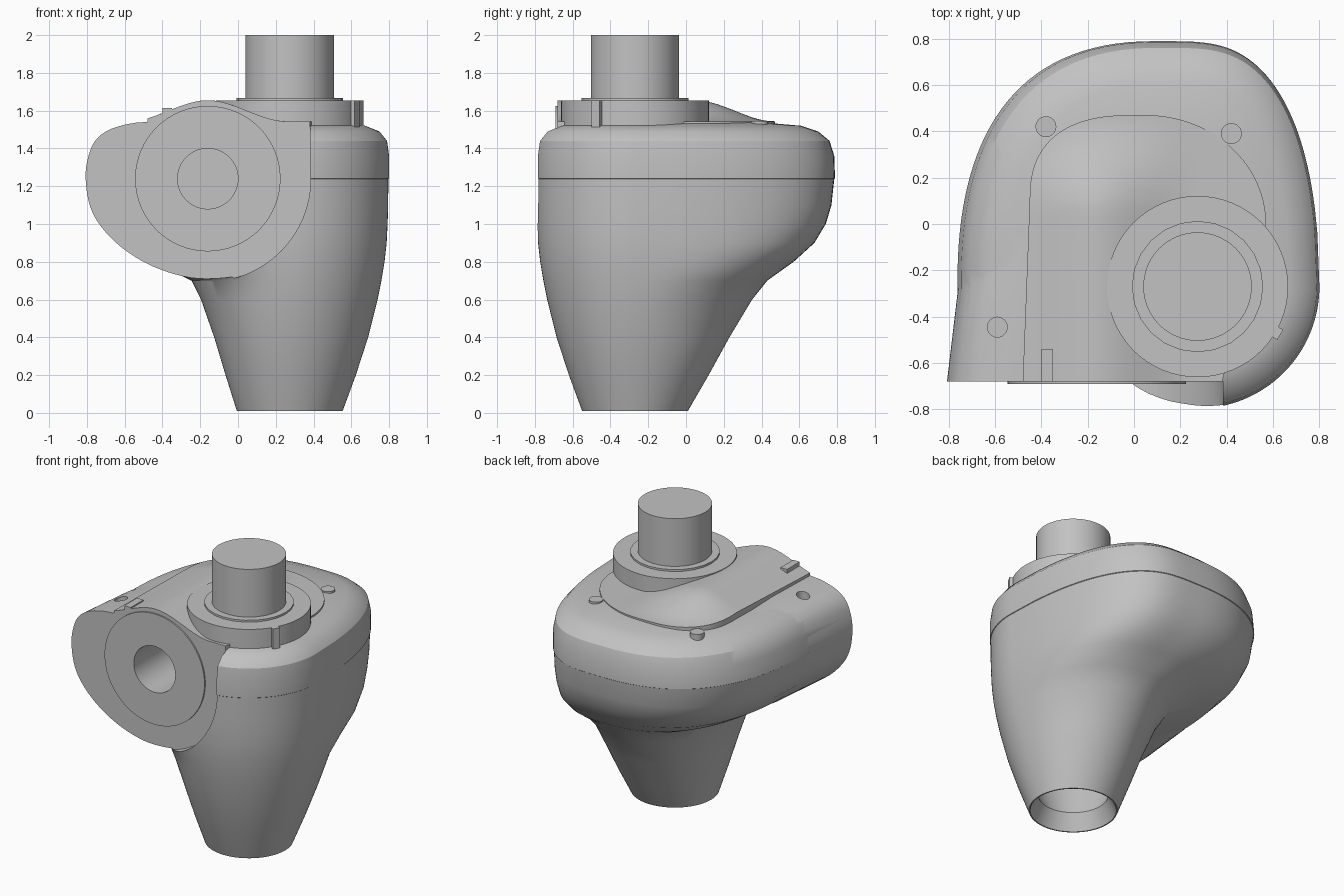
import bpy, bmesh, math
from mathutils import Matrix, Vector

cube = bpy.data.objects.get("Cube")
if cube:
    bpy.data.objects.remove(cube, do_unlink=True)

grey = bpy.data.materials.new("plain grey")
grey.use_nodes = True
GREY = (0.54, 0.54, 0.54, 1)
grey.diffuse_color = GREY
grey.node_tree.nodes["Principled BSDF"].inputs["Base Color"].default_value = GREY

AX, AY = 0.274, -0.27     # vertical axis of cone and shaft
PX, PZ = -0.16, 1.24      # axis of the side inlet
FRONT = -0.68             # flat inlet face


def finish(bm, name):
    bmesh.ops.recalc_face_normals(bm, faces=bm.faces[:])
    mesh = bpy.data.meshes.new(name)
    bm.to_mesh(mesh)
    bm.free()
    ob = bpy.data.objects.new(name, mesh)
    bpy.context.collection.objects.link(ob)
    mesh.materials.append(grey)
    return ob


def loft(name, rings):
    """Skin a list of equal closed rings and cap both ends."""
    bm = bmesh.new()
    loops = [[bm.verts.new(p) for p in ring] for ring in rings]
    n = len(loops[0])
    for a, b in zip(loops, loops[1:]):
        for i in range(n):
            j = (i + 1) % n
            bm.faces.new((a[i], a[j], b[j], b[i]))
    bm.faces.new(loops[0])
    bm.faces.new(loops[-1])
    return finish(bm, name)


def turned(name, profile, x=AX, y=AY, sides=64):
    """Solid of revolution about z from (radius, z) pairs."""
    angles = [2 * math.pi * i / sides for i in range(sides)]
    return loft(name, [[(x + r * math.cos(t), y + r * math.sin(t), z) for t in angles]
                       for r, z in profile])


def rod_y(name, r, y0, y1):
    """Cylinder along y on the inlet axis."""
    angles = [2 * math.pi * i / 64 for i in range(64)]
    return loft(name, [[(PX + r * math.cos(t), y, PZ + r * math.sin(t)) for t in angles]
                       for y in (y0, y1)])


def box(name, lo, hi, turn=0):
    lo, hi = Vector(lo), Vector(hi)
    bm = bmesh.new()
    bmesh.ops.create_cube(bm, size=1, matrix=Matrix.Translation((lo + hi) / 2)
                          @ Matrix.Rotation(turn, 4, "Z") @ Matrix.Diagonal((*(hi - lo), 1)))
    return finish(bm, name)


def combine(ob, tool, operation, keep=False):
    tool.hide_render = not keep
    mod = ob.modifiers.new("bool", "BOOLEAN")
    mod.operation, mod.object, mod.solver = operation, tool, "EXACT"
    bpy.context.view_layer.objects.active = ob
    bpy.ops.object.modifier_apply(modifier=mod.name)
    if not keep:
        bpy.data.objects.remove(tool, do_unlink=True)


def smooth(ob, angle=30):
    bpy.ops.object.select_all(action="DESELECT")
    ob.select_set(True)
    bpy.context.view_layer.objects.active = ob
    bpy.ops.object.shade_smooth_by_angle(angle=math.radians(angle))


def ease(t):
    t = min(1, max(0, t))
    return t * t * (3 - 2 * t)


# Housing: height, right/front radius, left reach, back reach
SECTIONS = [
    (0.01, .28, .28, .28), (.2, .35, .34, .39), (.4, .415, .40, .50),
    (.6, .465, .47, .62), (.7, .485, .52, .70), (.8, .502, .72, .84),
    (.9, .513, .87, .95), (1.0, .518, .96, 1.01), (1.1, .521, 1.01, 1.04),
    (1.238, .522, 1.032, 1.055), (1.241, .526, 1.036, 1.059), (1.36, .526, 1.02, 1.055),
    (1.44, .515, .985, 1.03), (1.49, .475, .92, .97), (1.52, .40, .83, .88),
    (1.54, .25, .55, .65),
]


def section(z, r, left, back, steps=128):
    """Round at the foot; higher up the back leans left and its corners square off."""
    ring = []
    k = ease((z - 0.58) / 0.4)
    for i in range(steps):
        t = 2 * math.pi * i / steps
        c, s = math.cos(t), math.sin(t)
        n = 2
        if s > 0:
            n += k * (2 if c > 0 else .15)
        u = math.copysign(abs(c) ** (2 / n), c)
        v = math.copysign(abs(s) ** (2 / n), s)
        x = u * (r if u > 0 else left)
        if v > 0:
            x -= .18 * k * v * v * left / 1.03
        ring.append((AX + x, AY + v * (back if v > 0 else r), z))
    return ring


housing = loft("housing", [section(*s) for s in SECTIONS])

# Inlet: rounded front-left mouth that runs back into the housing
MOUTH = [(.1, .76), (0, .72), (-.2, .705), (-.35, .735), (-.5, .795), (-.64, .89),
         (-.74, 1.0), (-.79, 1.1), (-.81, 1.24), (-.8, 1.34), (-.76, 1.45),
         (-.66, 1.515), (-.48, 1.548), (.1, 1.53)]
# Depth with width and height scale at each station
STATIONS = [(FRONT, 1, 1), (AY, .955, 1), (.1, .86, .93)]


def cut_corners(points):
    out = [points[0]]
    for (x0, z0), (x1, z1) in zip(points, points[1:]):
        out += [(x0 + (x1 - x0) * f, z0 + (z1 - z0) * f) for f in (.25, .75)]
    return out + [points[-1]]


mouth = cut_corners(cut_corners(MOUTH))
inlet = loft("inlet", [[(AX + (x - AX) * kx, y, PZ + (z - PZ) * kz) for x, z in mouth]
                       for y, kx, kz in STATIONS])

# Recess the cone behind the flat inlet face
combine(housing, rod_y("recess_cutter", .545, -1, FRONT), "DIFFERENCE")
combine(housing, box("upper_recess_cutter", (-1, -1, PZ), (.385, FRONT, 1.8)), "DIFFERENCE")
combine(housing, inlet, "UNION")

# Inlet bore, outlet throat with the hollow above it, and screw hole
inlet_boss = rod_y("inlet_boss", .385, FRONT - .01, -.4)
bore = rod_y("inlet_bore_cutter", .16, -1, -.1)
combine(inlet_boss, bore, "DIFFERENCE", keep=True)
combine(housing, bore, "DIFFERENCE")
combine(housing, turned("outlet_cutter", [(.28, -.1), (.272, .01), (.22, .12), (.39, .6)]),
        "DIFFERENCE")
combine(housing, turned("screw_hole_cutter", [(.043, 1.4), (.043, 1.7)], -.59, -.445, 24),
        "DIFFERENCE")
smooth(housing)
smooth(inlet_boss)


# Cover panel: arched plate with a hump following the inlet
def panel_edges(y):
    if y < .1:
        left = -.48 + .03 * (y - FRONT) / .78
    else:
        left = -.45 * max(0, 1 - ((y - .1) / .37) ** 2.5) ** .4
    if y < 0:
        right = .57 + .19 * y / -FRONT
    else:
        right = .05 + .52 * math.sqrt(max(0, 1 - (y / .47) ** 2))
    return left, right


COLS, ROWS = 32, 40
bm = bmesh.new()
grid = []
for j in range(ROWS + 1):
    v = math.sin(math.pi / 2 * j / ROWS)
    y = FRONT + (.47 - FRONT) * v
    left, right = panel_edges(y)
    row = []
    for i in range(COLS + 1):
        x = left + (right - left) * i / COLS
        hump = .112 * ease(1 - abs(x - PX) / .42) * ease((.47 - y) / .42)
        row.append(bm.verts.new((x, y, 1.543 + hump)))
    grid.append(row)
for a, b in zip(grid, grid[1:]):
    for i in range(COLS):
        bm.faces.new((a[i], a[i + 1], b[i + 1], b[i]))
rim = [e for e in bm.edges if e.is_boundary]
skirt = bmesh.ops.extrude_edge_only(bm, edges=rim)["geom"]
for v in skirt:
    if isinstance(v, bmesh.types.BMVert):
        v.co.z = 1.45
smooth(finish(bm, "cover_panel"), 40)

# Cover fixings: two ears at the back corners and a rib at the front
for side, (x, y) in {"right": (-.38, .42), "left": (.42, .39)}.items():
    smooth(turned("cover_ear_" + side, [(.045, 1.45), (.045, 1.544)], x, y, 24))
box("cover_rib", (-.40, FRONT, 1.5), (-.35, -.54, 1.615))

# Collar with a locating tab, washer and shaft
smooth(turned("collar", [(.391, 1.51), (.391, 1.655)]))
box("collar_tab", (.590, -.492, 1.51), (.634, -.442, 1.655), math.radians(-31))
smooth(turned("washer", [(.283, 1.6), (.283, 1.668)], sides=24))
smooth(turned("shaft", [(.234, 1.6), (.234, 2.0)]))
